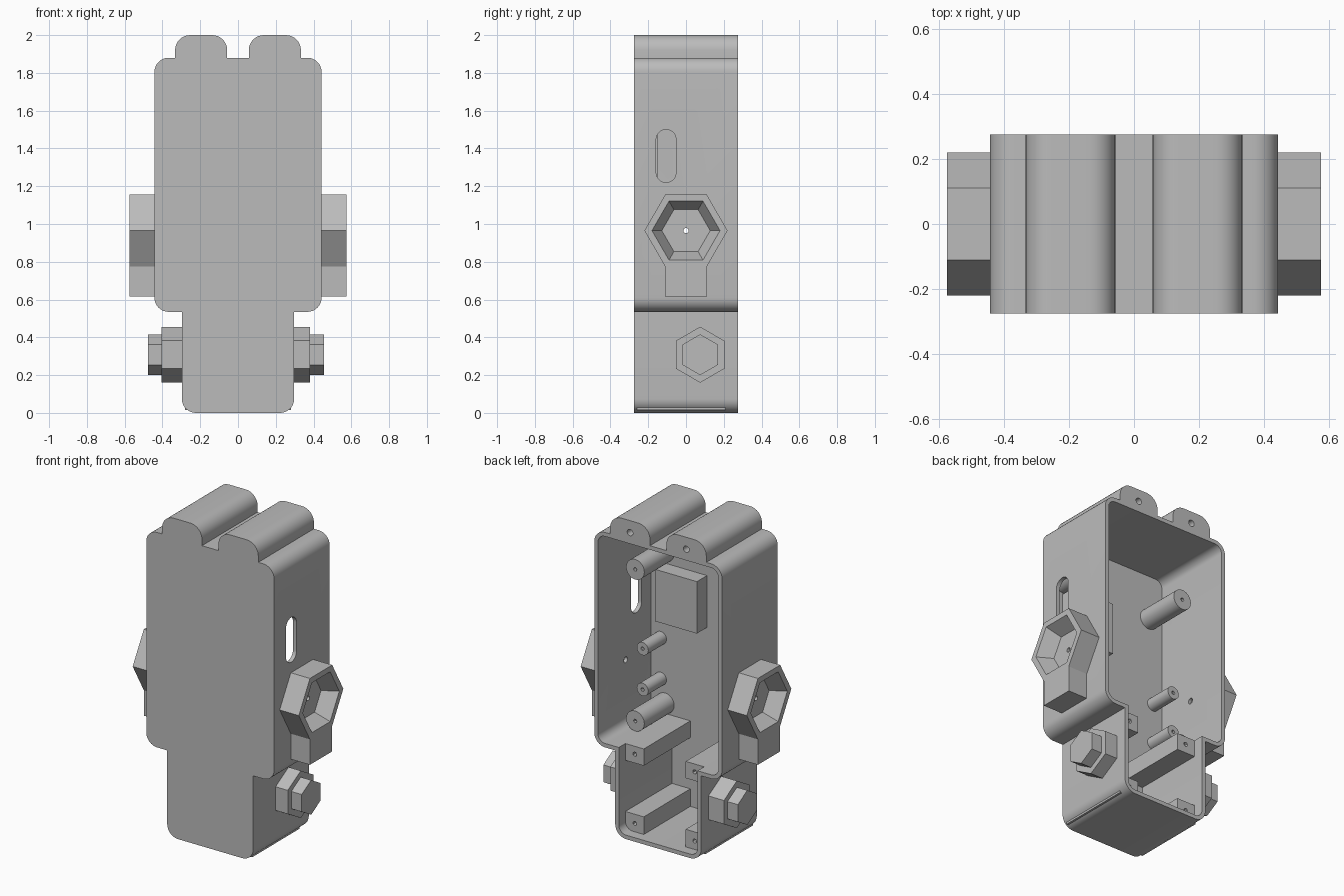
import bpy, bmesh, math
from mathutils import Vector

cube = bpy.data.objects.get("Cube")
if cube:
    bpy.data.objects.remove(cube, do_unlink=True)

grey = bpy.data.materials.new("light grey plastic")
grey.use_nodes = True
colour = (0.5, 0.5, 0.5, 1)
grey.diffuse_color = colour
grey.node_tree.nodes["Principled BSDF"].inputs["Base Color"].default_value = colour
parts = []


def prism(name, pts, axis, a, b, taper=1.0, cutter=False):
    """Extrude a profile along x (points are y, z) or y (points are x, z)."""
    mid = sum((Vector(p) for p in pts), Vector((0, 0))) / len(pts)

    def place(p, t):
        return (t, p[0], p[1]) if axis == "x" else (p[0], t, p[1])

    bm = bmesh.new()
    start = [bm.verts.new(place(p, a)) for p in pts]
    end = [bm.verts.new(place(mid + (Vector(p) - mid) * taper, b)) for p in pts]
    bm.faces.new(start)
    bm.faces.new(end)
    n = len(pts)
    for i in range(n):
        j = (i + 1) % n
        bm.faces.new((start[i], start[j], end[j], end[i]))
    bmesh.ops.recalc_face_normals(bm, faces=bm.faces)
    mesh = bpy.data.meshes.new(name)
    bm.to_mesh(mesh)
    bm.free()
    mesh.materials.append(grey)
    obj = bpy.data.objects.new(name, mesh)
    bpy.context.collection.objects.link(obj)
    if cutter:
        obj.hide_render = True
    else:
        parts.append(obj)
    return obj


def cut(obj, cutter):
    """Subtract the cutter from the object and discard it."""
    mod = obj.modifiers.new("cut", "BOOLEAN")
    mod.operation, mod.solver, mod.object = "DIFFERENCE", "EXACT", cutter
    graph = bpy.context.evaluated_depsgraph_get()
    mesh = bpy.data.meshes.new_from_object(obj.evaluated_get(graph))
    obj.modifiers.clear()
    obj.data = mesh
    bpy.data.objects.remove(cutter, do_unlink=True)


def ring(u, v, r, n=24, turn=0.0):
    return [(u + r * math.cos(turn + math.tau * i / n),
             v + r * math.sin(turn + math.tau * i / n)) for i in range(n)]


def rect(u0, v0, u1, v1):
    return [(u0, v0), (u1, v0), (u1, v1), (u0, v1)]


def rounded(corners, steps=8):
    """Turn (u, v, radius) right-angled corners into an outline."""
    out = []
    for i, (u, v, r) in enumerate(corners):
        p = Vector((u, v))
        if r == 0:
            out.append(p)
            continue
        d1 = (Vector(corners[i - 1][:2]) - p).normalized()
        d2 = (Vector(corners[(i + 1) % len(corners)][:2]) - p).normalized()
        c = p + (d1 + d2) * r
        for k in range(steps + 1):
            t = math.pi / 2 * k / steps
            out.append(c - d2 * r * math.cos(t) - d1 * r * math.sin(t))
    return out


def mirrored(half):
    return half + [(-u, v, r) for u, v, r in reversed(half)]


FRONT, FLOOR, BACK = -0.275, -0.25, 0.275
WIDE, NARROW, STEP, TOP, WALL = 0.4425, 0.2975, 0.535, 1.88, 0.025

# Housing: stepped outline with two rounded lugs on top, hollowed from the back
half = [(NARROW, 0, 0.075), (NARROW, STEP, 0), (WIDE, STEP, 0.075),
        (WIDE, TOP, 0.075), (0.333, TOP, 0), (0.333, 2, 0.08),
        (0.057, 2, 0.08), (0.057, TOP, 0)]
housing = prism("housing", rounded(mirrored(half)), "y", FRONT, BACK)
inner = [(NARROW - WALL, WALL, 0.05), (NARROW - WALL, STEP + WALL, 0),
         (WIDE - WALL, STEP + WALL, 0.05), (WIDE - WALL, TOP - WALL, 0.05)]
cut(housing, prism("cavity", rounded(mirrored(inner)), "y", FLOOR, BACK + 0.1, cutter=True))

# Slot in one side wall, screw holes in the lugs, shaft holes in both walls
slot = rounded([(-0.158, 1.22, 0.052), (-0.053, 1.22, 0.052),
                (-0.053, 1.5, 0.052), (-0.158, 1.5, 0.052)])
cut(housing, prism("slot", slot, "x", 0.38, 0.5, cutter=True))
for s in (-1, 1):
    cut(housing, prism("lug_hole", ring(s * 0.195, 1.925, 0.02), "y", 0.1, 0.3, cutter=True))
    cut(housing, prism("shaft_hole", ring(0, 0.965, 0.018), "x", s * 0.4, s * 0.46, cutter=True))

# Inner block beside the slot
prism("inner_block", rect(0.03, 1.175, 0.32, 1.5), "y", FLOOR - 0.01, -0.15)

for s, side in ((-1, "right"), (1, "left")):
    # Screw posts: radius, height, reach
    for i, (x, z, r, y) in enumerate([(0.32, 1.573, 0.063, 0.045), (0.32, 0.625, 0.063, 0.045),
                                      (0.35, 1.025, 0.04, -0.07), (0.35, 0.77, 0.04, -0.07)]):
        post = prism(f"{side}_post_{i + 1}", ring(s * x, z, r, 32), "y", FLOOR - 0.01, y)
        cut(post, prism("pilot", ring(s * x, z, 0.011, 12), "y", y - 0.12, y + 0.05, cutter=True))

    # Square corner bars in the narrow lower part
    for name, z0, z1 in (("lower", 0.015, 0.135), ("upper", 0.455, 0.56)):
        bar = prism(f"{side}_{name}_bar", rect(s * 0.145, z0, s * 0.28, z1), "y", FLOOR - 0.01, 0.21)
        cut(bar, prism("pilot", ring(s * 0.207, (z0 + z1) / 2 + 0.003, 0.013, 12), "y",
                       0.08, 0.25, cutter=True))

    # Hexagonal side socket with a straight stem
    hexagon = ring(0, 0.965, 0.22, 6)
    outline = hexagon[:4] + [hexagon[4], (-0.11, 0.615), (0.11, 0.615), hexagon[5]]
    socket = prism(f"{side}_socket", outline, "x", s * (WIDE - 0.005), s * 0.575)
    cut(socket, prism("recess", ring(0, 0.965, 0.183, 6), "x", s * 0.58, s * 0.485, 0.7, cutter=True))
    cut(socket, prism("shaft_hole", ring(0, 0.965, 0.014, 16), "x", s * 0.4, s * 0.6, cutter=True))

    # Two-step hexagonal nut on the lower side
    base = 0.382 if s > 0 else 0.405
    prism(f"{side}_nut_base", ring(0.075, 0.308, 0.148, 6, math.pi / 6), "x", s * (NARROW - 0.005), s * base)
    prism(f"{side}_nut_cap", ring(0.075, 0.308, 0.108, 6, math.pi / 6), "x",
          s * (base - 0.005), s * (base + 0.072))

# Smooth the rounded surfaces, keep hard edges
bpy.ops.object.select_all(action="DESELECT")
for obj in parts:
    obj.select_set(True)
bpy.context.view_layer.objects.active = housing
bpy.ops.object.shade_smooth_by_angle(angle=math.radians(30))
